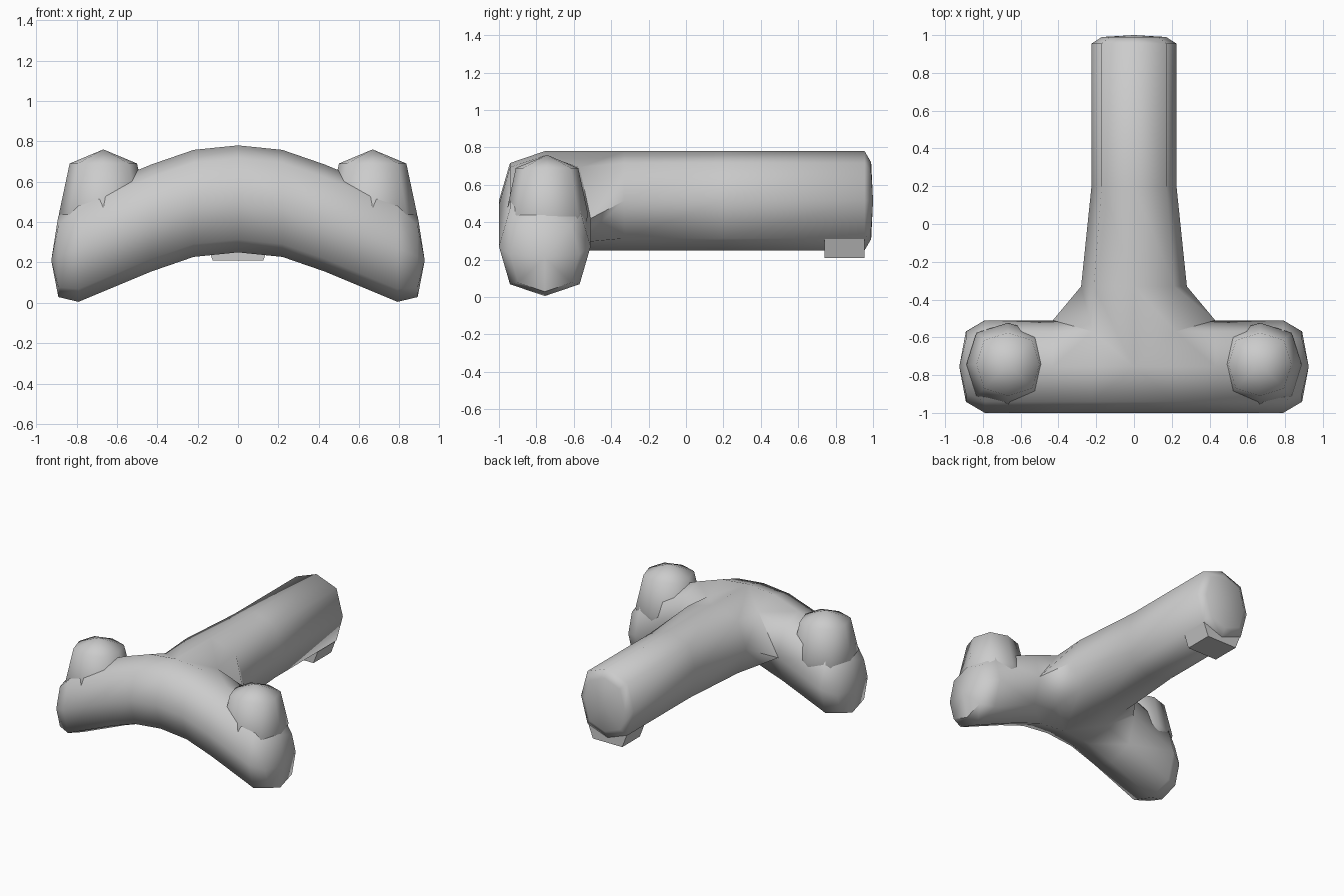
import bpy, bmesh
from math import radians

if "Cube" in bpy.data.objects:
    bpy.data.objects.remove(bpy.data.objects["Cube"])

# rounded octagon: vertices on the axes, slightly full diagonals
OCT = [(1, 0), (.76, .76), (0, 1), (-.76, .76),
       (-1, 0), (-.76, -.76), (0, -1), (.76, -.76)]


def finish(name, bm, angle):
    bmesh.ops.recalc_face_normals(bm, faces=bm.faces[:])
    me = bpy.data.meshes.new(name)
    bm.to_mesh(me)
    bm.free()
    ob = bpy.data.objects.new(name, me)
    bpy.context.collection.objects.link(ob)
    bpy.ops.object.select_all(action='DESELECT')
    ob.select_set(True)
    bpy.context.view_layer.objects.active = ob
    bpy.ops.object.shade_smooth_by_angle(angle=radians(angle))
    return ob


def bridge(bm, a, b):
    for i in range(8):
        bm.faces.new((a[i], a[(i + 1) % 8], b[(i + 1) % 8], b[i]))


def fan(bm, ring, point):
    tip = bm.verts.new(point)
    for i in range(8):
        bm.faces.new((ring[i], ring[(i + 1) % 8], tip))


# --- arched crossbar ---
bm = bmesh.new()
half = [(.22, .4925, 1), (.43, .42, 1), (.79, .27, 1), (.89, .23, .76)]
path = [(-x, z, s) for x, z, s in reversed(half)] + [(0, .515, 1)] + half
R = [[bm.verts.new((x, -.755 + .245 * s * u, z + .265 * s * v)) for u, v in OCT]
     for x, z, s in path]
for j in range(8):
    inner, outer = (R[j], R[j + 1]) if j >= 4 else (R[j + 1], R[j])
    for i in range(8):
        k = (i + 1) % 8
        near_middle = j in (3, 4)
        if near_middle and i in (0, 7):
            continue                                  # opening for the stem
        if near_middle and i == 1:
            f = (inner[2], outer[2], outer[1])
        elif near_middle and i == 6:
            f = (inner[6], outer[6], outer[7])
        elif j in (2, 5) and i == 0:
            f = (inner[1], outer[1], outer[0])
        elif j in (2, 5) and i == 7:
            f = (inner[7], outer[7], outer[0])
        else:
            f = (inner[i], inner[k], outer[k], outer[i])
        bm.faces.new(f)
fan(bm, R[0], (-.925, -.755, .21))
fan(bm, R[8], (.925, -.755, .21))

# --- stem grown from the opening, flared at the root ---
prev = [R[6][0], R[5][1], R[4][2], R[3][1], R[2][0], R[3][7], R[4][6], R[5][7]]
for y, rx, rz in [(-.33, .28, .265), (.2, .225, .265),
                  (.955, .225, .265), (.99, .17, .205)]:
    ring = [bm.verts.new((rx * u, y, .515 + rz * v)) for u, v in OCT]
    bridge(bm, prev, ring)
    prev = ring
fan(bm, prev, (0, 1.0, .515))
finish("tee_body", bm, 65)

# --- domed knobs on both arms ---
for side, name in ((-1, "left_knob"), (1, "right_knob")):
    bm = bmesh.new()
    rings = [[bm.verts.new((side * (.667 + r * u), -.743 + r * v, z)) for u, v in OCT]
             for r, z in ((.167, .25), (.22, .44), (.167, .69))]
    bridge(bm, rings[0], rings[1])
    bridge(bm, rings[1], rings[2])
    fan(bm, rings[0], (side * .667, -.743, .2))
    fan(bm, rings[2], (side * .667, -.743, .76))
    finish(name, bm, 65)

# --- small foot tab under the stem end ---
bm = bmesh.new()
bmesh.ops.create_cube(bm, size=1)
for v in bm.verts:
    low = v.co.z < 0
    v.co = ((.125 if low else .165) * (1 if v.co.x > 0 else -1),
            .74 if v.co.y < 0 else .955,
            .21 if low else .315)
finish("foot_tab", bm, 30)
